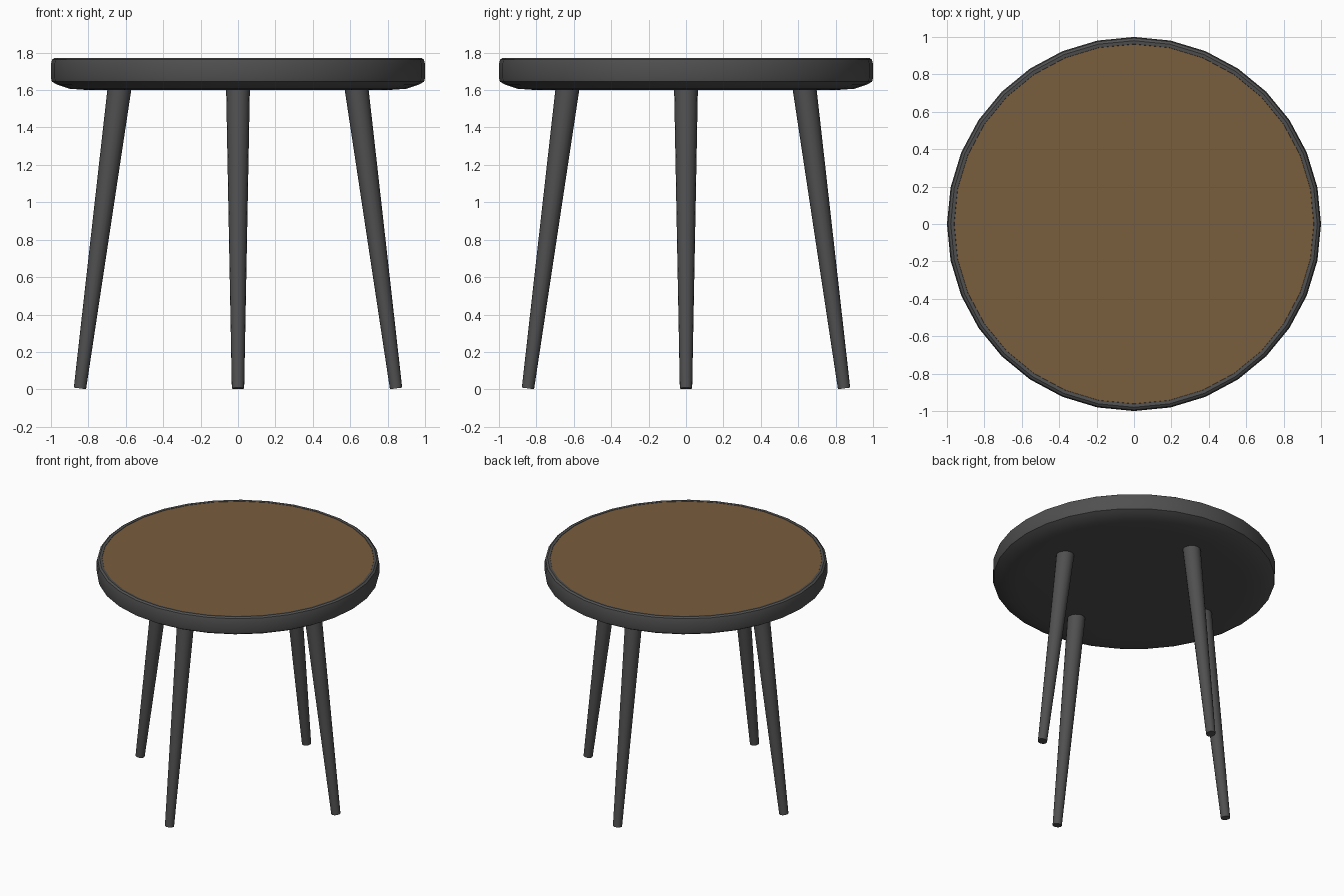
import bpy, bmesh, math
from mathutils import Vector

if "Cube" in bpy.data.objects:
    bpy.data.objects.remove(bpy.data.objects["Cube"])

SIDES = 32


def material(name, rgb):
    m = bpy.data.materials.new(name)
    m.diffuse_color = (*rgb, 1)
    m.use_nodes = True
    m.node_tree.nodes["Principled BSDF"].inputs["Base Color"].default_value = m.diffuse_color
    return m


GREY = material("dark grey", (0.08, 0.08, 0.08))
BROWN = material("brown wood", (0.19, 0.11, 0.048))


def finish(name, bm, mat, angle=35):
    bmesh.ops.remove_doubles(bm, verts=bm.verts, dist=1e-5)
    bmesh.ops.recalc_face_normals(bm, faces=bm.faces)
    me = bpy.data.meshes.new(name)
    bm.to_mesh(me)
    bm.free()
    me.materials.append(mat)
    ob = bpy.data.objects.new(name, me)
    bpy.context.collection.objects.link(ob)
    bpy.ops.object.select_all(action="DESELECT")
    ob.select_set(True)
    bpy.context.view_layer.objects.active = ob
    bpy.ops.object.shade_smooth_by_angle(angle=math.radians(angle))
    return ob


def lathe(name, profile, mat):
    bm = bmesh.new()
    vs = [bm.verts.new((r, 0, z)) for r, z in profile]
    es = [bm.edges.new(p) for p in zip(vs, vs[1:])]
    bmesh.ops.spin(bm, geom=vs + es, cent=(0, 0, 0), axis=(0, 0, 1),
                   angle=math.tau, steps=SIDES, use_merge=True)
    return finish(name, bm, mat)


# Seat body with chamfered underside, rounded rim and a shallow recess on top
lathe("seat", [(0, 1.60), (0.80, 1.60), (0.90, 1.607), (0.965, 1.628),
               (0.995, 1.645), (1.0, 1.665), (1.0, 1.74), (0.994, 1.763),
               (0.98, 1.772), (0.962, 1.77), (0.96, 1.76), (0, 1.76)], GREY)

# Wooden top panel set in the rim
lathe("seat_panel", [(0, 1.761), (0.961, 1.761), (0.961, 1.768), (0, 1.768)], BROWN)

# Four splayed, tapered legs
for i, side in enumerate(("right", "back", "left", "front")):
    a = i * math.pi / 2
    out = Vector((math.cos(a), math.sin(a), 0))
    foot = out * 0.845 + Vector((0, 0, 0.005))
    head = out * 0.631 + Vector((0, 0, 1.63))
    d = head - foot
    bm = bmesh.new()
    bmesh.ops.create_cone(bm, cap_ends=True, segments=16, radius1=0.033,
                          radius2=0.064, depth=d.length)
    bm.transform(d.to_track_quat("Z", "Y").to_matrix().to_4x4())
    bmesh.ops.translate(bm, verts=bm.verts, vec=(foot + head) / 2)
    finish(side + "_leg", bm, GREY)
